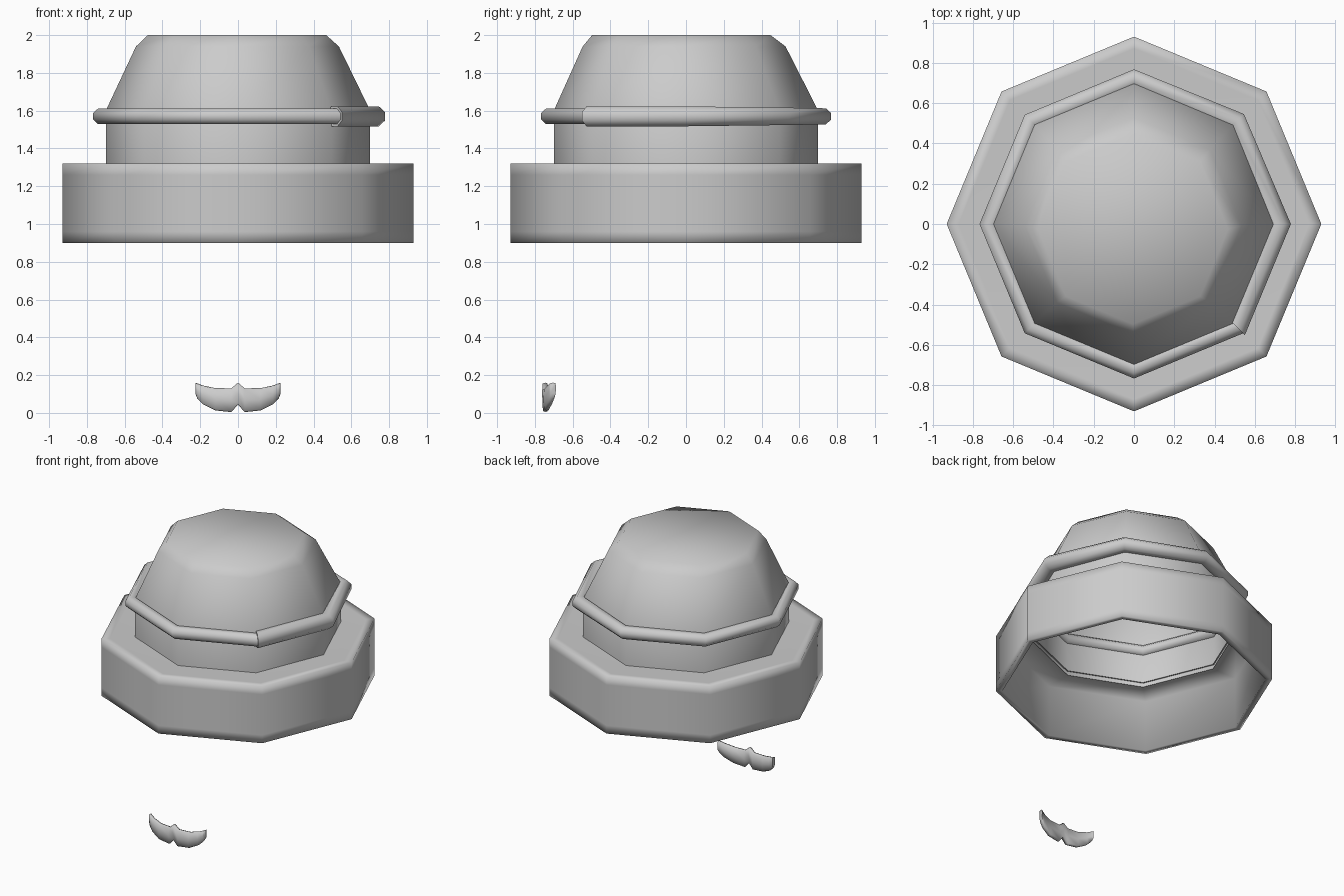
import bpy, bmesh, math
from math import sin, cos, pi

if "Cube" in bpy.data.objects:
    bpy.data.objects.remove(bpy.data.objects["Cube"])


def finish(name, bm, angle):
    bmesh.ops.recalc_face_normals(bm, faces=bm.faces)
    me = bpy.data.meshes.new(name)
    bm.to_mesh(me)
    bm.free()
    ob = bpy.data.objects.new(name, me)
    bpy.context.collection.objects.link(ob)
    bpy.ops.object.select_all(action='DESELECT')
    ob.select_set(True)
    bpy.context.view_layer.objects.active = ob
    bpy.ops.object.shade_smooth_by_angle(angle=math.radians(angle))
    return ob


def loft(name, rings, angle, cap_start=True, cap_end=True):
    """Skin a list of closed rings and cap the ends."""
    bm = bmesh.new()
    loops = [[bm.verts.new(p) for p in ring] for ring in rings]
    for a, b in zip(loops, loops[1:]):
        n = len(a)
        for i in range(n):
            j = (i + 1) % n
            bm.faces.new((a[i], a[j], b[j], b[i]))
    if cap_start:
        bm.faces.new(loops[0])
    if cap_end:
        bm.faces.new(loops[-1])
    return finish(name, bm, angle)


def octagon(r, z, cx=0, cy=0):
    return [(cx + r * cos(k * pi / 4), cy + r * sin(k * pi / 4), z) for k in range(8)]


# Hat brim: thin bent shell, open underneath, with holding loops near the edges
brim_profile = [(0.69, 1.28), (0.885, 1.28), (0.885, 0.90), (0.93, 0.90), (0.93, 0.96),
                (0.93, 1.26), (0.93, 1.32), (0.87, 1.318), (0.69, 1.315)]
loft("hat_brim", [octagon(r, z) for r, z in brim_profile], 180, False, False)

# Crown: straight band and tapered top, open below
crown_profile = [(0.70, 1.28), (0.70, 1.60), (0.537, 1.94, -0.003, -0.01),
                 (0.472, 2.0, -0.005, -0.025)]
loft("hat_crown", [octagon(*p) for p in crown_profile], 60, cap_start=False)

# Hat cord: eight straight tube pieces, thinning away from the front seam
radii = [0.057, 0.057, 0.050, 0.046, 0.045, 0.045, 0.045, 0.045, 0.045]
cord = []
for k, t in enumerate(radii):
    a = (k - 1) * pi / 4
    ring = []
    for i in range(8):
        b = 2 * pi * (i + 0.5) / 8
        r = 0.722 + t * cos(b) * 1.08
        ring.append((r * cos(a), r * sin(a), 1.57 + t * sin(b)))
    cord.append(ring)
loft("hat_cord", cord, 60)

# Moustache: right half sections (x, top z, bottom z, y), mirrored to the left
half = [(0.0, 0.16, 0.045, -0.746), (0.035, 0.13, 0.004, -0.744),
        (0.12, 0.131, 0.013, -0.738), (0.185, 0.145, 0.045, -0.722),
        (0.215, 0.156, 0.075, -0.710), (0.225, 0.16, 0.10, -0.704)]
stations = [(-x, t, b, y) for x, t, b, y in reversed(half[1:])] + half
rings = []
for x, top, bottom, y in stations:
    mid, hh = (top + bottom) / 2, (top - bottom) / 2
    rings.append([(x, y + 0.016 * s, mid + hh * h) for s, h in
                  [(0, 1), (-0.85, 0.92), (-1, 0), (-0.85, -0.9),
                   (0, -1), (0.85, -0.9), (1, 0), (0.85, 0.92)]])
loft("moustache", rings, 100)
